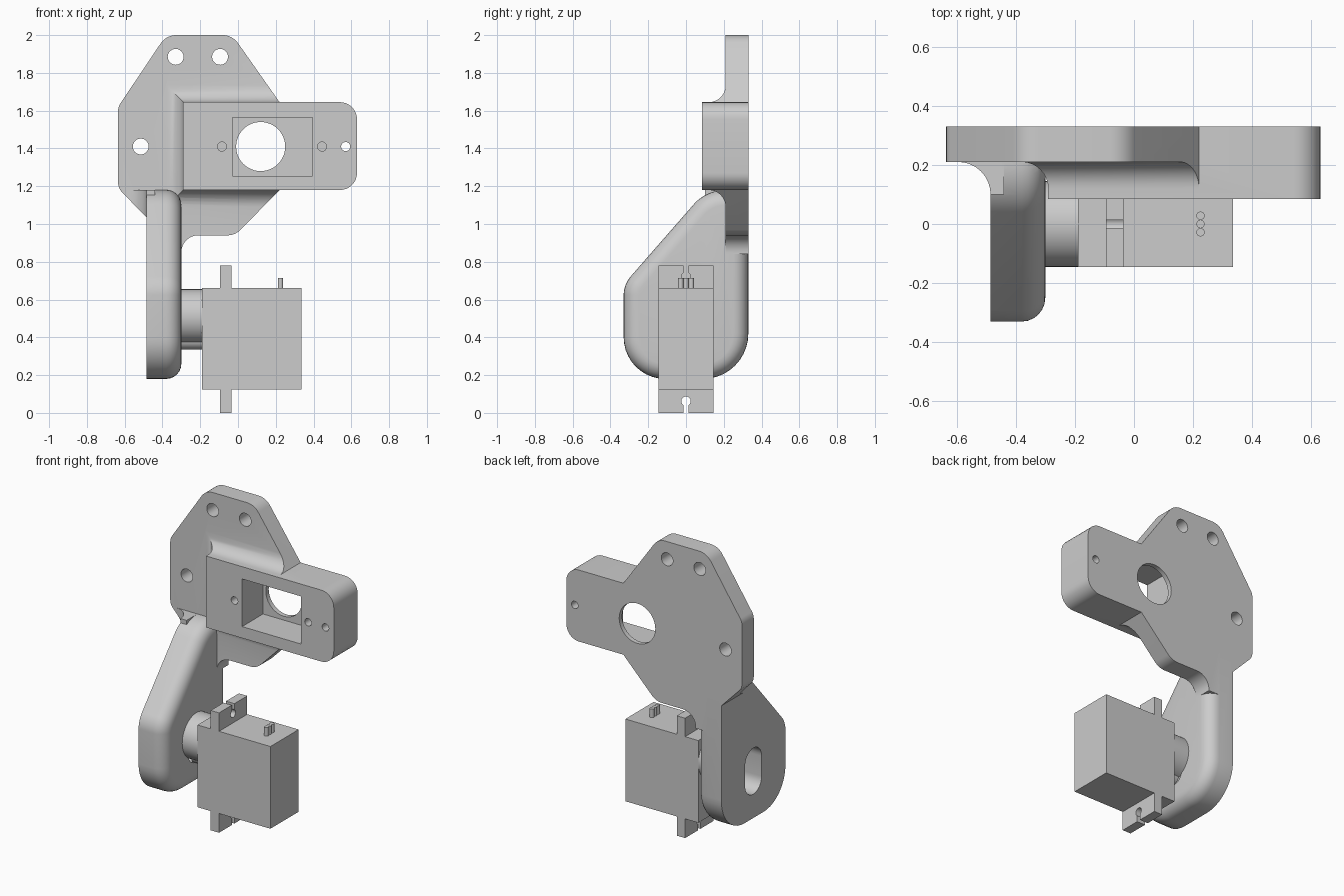
import bpy, bmesh, math
from mathutils import Vector

cube = bpy.data.objects.get("Cube")
if cube:
    bpy.data.objects.remove(cube, do_unlink=True)

grey = bpy.data.materials.new("plain grey")
grey.use_nodes = True
COLOUR = (0.604, 0.604, 0.604, 1)
grey.diffuse_color = COLOUR
grey.node_tree.nodes["Principled BSDF"].inputs["Base Color"].default_value = COLOUR


def add_object(name, bm):
    bmesh.ops.recalc_face_normals(bm, faces=bm.faces[:])
    mesh = bpy.data.meshes.new(name)
    bm.to_mesh(mesh)
    bm.free()
    mesh.materials.append(grey)
    obj = bpy.data.objects.new(name, mesh)
    bpy.context.collection.objects.link(obj)
    return obj


def place(axis, p, t):
    return {"x": (t, p[0], p[1]), "y": (p[0], t, p[1]), "z": (p[0], p[1], t)}[axis]


def loft(name, axis, rings):
    """Skin a stack of (position, outline) rings and cap both ends."""
    bm = bmesh.new()
    loops = [[bm.verts.new(place(axis, p, t)) for p in pts] for t, pts in rings]
    for a, b in zip(loops, loops[1:]):
        for i in range(len(a)):
            j = (i + 1) % len(a)
            bm.faces.new((a[i], a[j], b[j], b[i]))
    bm.faces.new(loops[0])
    bm.faces.new(loops[-1])
    return add_object(name, bm)


def prism(name, axis, pts, a, b):
    return loft(name, axis, [(a, pts), (b, pts)])


def rect(x0, x1, y0, y1):
    return [(x0, y0), (x1, y0), (x1, y1), (x0, y1)]


def circle(x, y, r, n=48):
    return [(x + r * math.cos(math.tau * i / n), y + r * math.sin(math.tau * i / n)) for i in range(n)]


def rounded(corners, seg=8):
    """Outline with each (x, y, radius) corner replaced by an arc."""
    out = []
    for i, (x, y, r) in enumerate(corners):
        p = Vector((x, y))
        if not r:
            out.append(p)
            continue
        u = (Vector(corners[i - 1][:2]) - p).normalized()
        v = (Vector(corners[(i + 1) % len(corners)][:2]) - p).normalized()
        half = u.angle(v) / 2
        centre = p + (u + v).normalized() * r / math.sin(half)
        start = (p + u * r / math.tan(half) - centre).normalized()
        end = (p + v * r / math.tan(half) - centre).normalized()
        out += [centre + start.slerp(end, k / seg) * r for k in range(seg + 1)]
    return out


def combine(obj, tool, operation):
    """Apply a boolean and discard the tool."""
    mod = obj.modifiers.new("bool", "BOOLEAN")
    mod.operation, mod.object, mod.solver = operation, tool, "EXACT"
    deps = bpy.context.evaluated_depsgraph_get()
    mesh = bpy.data.meshes.new_from_object(obj.evaluated_get(deps))
    obj.modifiers.clear()
    obj.data = mesh
    bpy.data.objects.remove(tool, do_unlink=True)


BACK, FACE, FRONT = 0.33, 0.21, 0.085
plate_outline = rounded([
    (-0.38, 2.0, 0.1), (-0.03, 2.0, 0.1), (0.22, 1.645, 0), (0.22, 1.18, 0),
    (-0.015, 0.94, 0.1), (-0.30, 0.94, 0.09), (-0.30, 0.84, 0), (-0.485, 0.84, 0),
    (-0.485, 1.035, 0), (-0.635, 1.19, 0.08), (-0.635, 1.62, 0.08)])

# Mounting plate
bracket = prism("bracket", "y", plate_outline, FACE, BACK)

# Sensor block with rounded outer end
block = rounded([(-0.29, 1.18, 0), (0.63, 1.18, 0.09), (0.63, 1.645, 0.09), (-0.29, 1.645, 0)])
combine(bracket, prism("block", "y", block, FRONT, BACK), "UNION")

# Concave fillet around the block, trimmed to the plate outline
R = 0.09
rings = []
for k in range(9):
    a = k / 8 * math.pi / 2
    d = R * (1 - math.cos(a))
    rings.append((FACE - R + R * math.sin(a), rect(-0.29 - d, 0.4, 1.18 - d, 1.645 + d)))
rings.append((0.27, rings[-1][1]))
fillet = loft("block_fillet", "y", rings)
combine(fillet, prism("trim", "y", plate_outline, 0, BACK), "INTERSECT")
combine(bracket, fillet, "UNION")

# Swinging arm with its inner rim rounded over
arm_outline = rounded([(0.33, 0.18, 0.24), (-0.33, 0.18, 0.22), (-0.33, 0.68, 0.15),
                       (0.107, 1.18, 0.22), (0.33, 1.18, 0)], 10)
arm = prism("arm", "x", arm_outline, -0.485, -0.30)
bm = bmesh.new()
bm.from_mesh(arm.data)
rim = [e for e in bm.edges if all(v.co.x > -0.31 for v in e.verts)]
bmesh.ops.bevel(bm, geom=rim, offset=0.08, segments=6, profile=0.5, affect="EDGES")
bm.to_mesh(arm.data)
bm.free()
combine(bracket, arm, "UNION")

# Small fillet between the arm's outer side and the plate
web = [(-0.44, 0.25), (-0.44, 0.1), (-0.485, 0.1)]
web += [(-0.595 + 0.11 * math.cos(a), 0.1 + 0.11 * math.sin(a))
        for a in [k / 8 * math.pi / 2 for k in range(1, 9)]]
web.append((-0.595, 0.25))
web = prism("arm_web", "z", web, 0.95, 1.18)
combine(web, prism("trim", "y", plate_outline, 0, BACK), "INTERSECT")
combine(bracket, web, "UNION")

# Sensor pocket, sensor window, screw holes and arm slot
MID = 1.41
cuts = [prism("pocket", "y", rect(-0.03, 0.395, 1.255, 1.565), 0, 0.30)]
for x, z, r, depth in [(0.12, MID, 0.13, 0.5), (-0.085, MID, 0.024, 0.25), (0.445, MID, 0.024, 0.25),
                       (0.57, MID, 0.024, 0.5), (-0.33, 1.885, 0.042, 0.5),
                       (-0.095, 1.885, 0.042, 0.5), (-0.515, MID, 0.042, 0.5)]:
    cuts.append(prism("hole", "y", circle(x, z, r), 0, depth))
W = 0.085
cuts.append(prism("slot", "x", rounded([(-W, 0.335, W * 0.99), (W, 0.335, W * 0.99),
                                        (W, 0.635, W * 0.99), (-W, 0.635, W * 0.99)]), -0.6, -0.2))
for cut in cuts:
    combine(bracket, cut, "DIFFERENCE")

# Motor body, output boss and the smaller boss beside it
parts = [bracket,
         prism("motor_body", "x", rect(-0.145, 0.145, 0.125, 0.66), -0.19, 0.335),
         prism("output_boss", "x", circle(0, 0.51, 0.145), -0.305, -0.19),
         prism("small_boss", "x", circle(0, 0.39, 0.055), -0.30, -0.19)]

# Mounting tabs with keyhole slots
for name, z0, z1, hole, s0, s1 in [("lower_tab", 0, 0.125, 0.062, -0.1, 0.062),
                                   ("upper_tab", 0.66, 0.78, 0.72, 0.72, 0.9)]:
    tab = prism(name, "x", rect(-0.145, 0.145, z0, z1), -0.095, -0.035)
    combine(tab, prism("hole", "x", circle(0, hole, 0.025, 32), -0.2, 0.1), "DIFFERENCE")
    combine(tab, prism("slot", "x", rect(-0.013, 0.013, s0, s1), -0.2, 0.1), "DIFFERENCE")
    parts.append(tab)

# Wire pins
for i in (-1, 0, 1):
    parts.append(prism("wire_pin", "z", circle(0.225, i * 0.028, 0.014, 20), 0.655, 0.715))

# Smooth curved surfaces, keep hard edges
for obj in bpy.context.view_layer.objects:
    obj.select_set(obj in parts)
bpy.context.view_layer.objects.active = bracket
bpy.ops.object.shade_smooth_by_angle(angle=math.radians(30))
